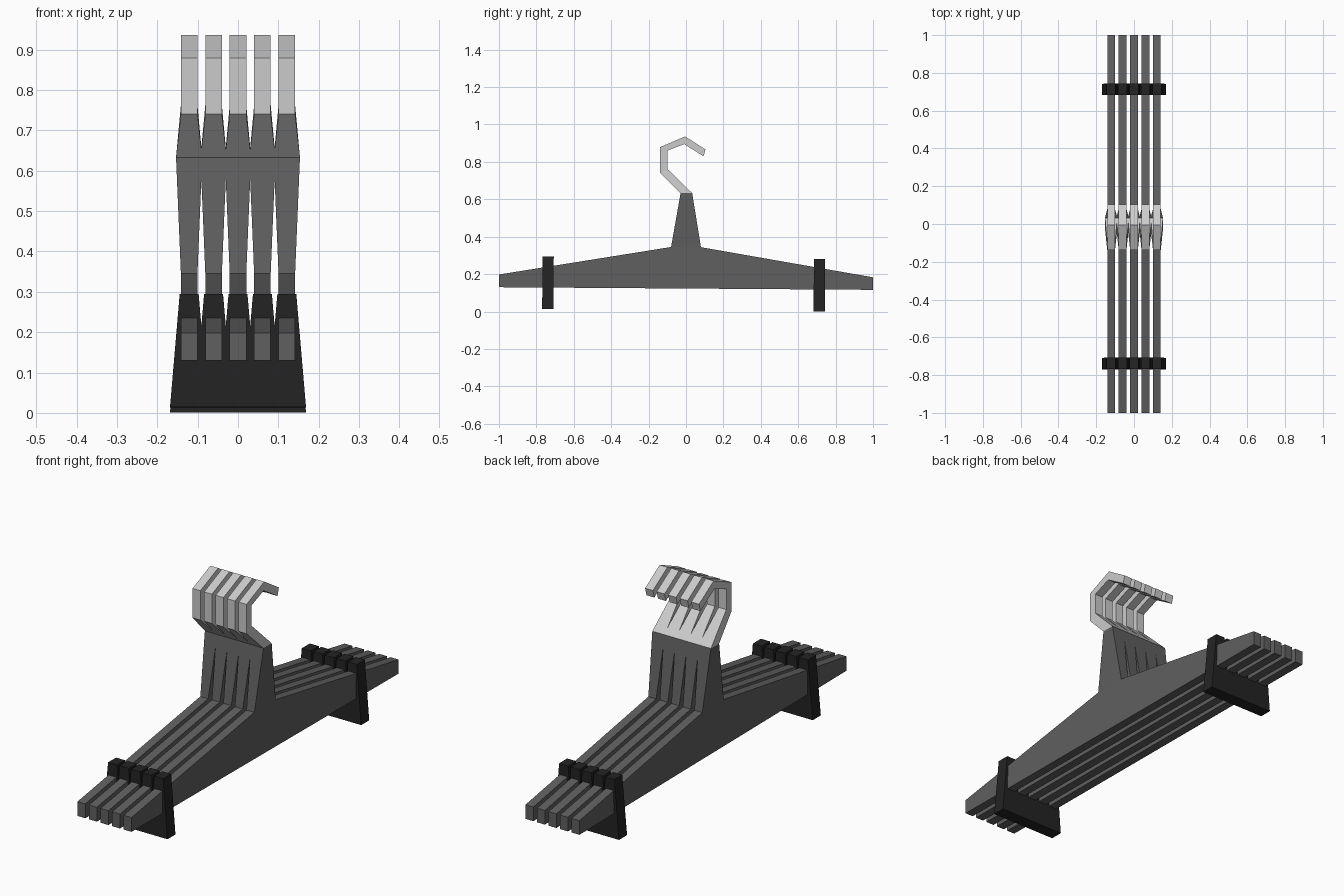
import bpy, bmesh

if "Cube" in bpy.data.objects:
    bpy.data.objects.remove(bpy.data.objects["Cube"])


def material(name, rgb):
    m = bpy.data.materials.new(name)
    m.diffuse_color = (*rgb, 1)
    m.use_nodes = True
    m.node_tree.nodes["Principled BSDF"].inputs["Base Color"].default_value = m.diffuse_color
    return m


GREY = material("grey plastic", (0.115, 0.115, 0.115))
METAL = material("light metal", (0.60, 0.60, 0.60))
BLACK = material("black clip", (0.017, 0.017, 0.017))


def loft(name, sections, x, mat):
    """Skin rectangular sections; each is (point a, point b, half width), points in y, z."""
    bm = bmesh.new()
    rings = []
    for (ya, za), (yb, zb), h in sections:
        rings.append([bm.verts.new(p) for p in
                      ((x - h, ya, za), (x + h, ya, za), (x + h, yb, zb), (x - h, yb, zb))])
    for r, s in zip(rings, rings[1:]):
        for i in range(4):
            j = (i + 1) % 4
            bm.faces.new((r[i], r[j], s[j], s[i]))
    bm.faces.new(rings[0])
    bm.faces.new(rings[-1])
    bmesh.ops.recalc_face_normals(bm, faces=bm.faces)
    me = bpy.data.meshes.new(name)
    bm.to_mesh(me)
    bm.free()
    me.materials.append(mat)
    ob = bpy.data.objects.new(name, me)
    bpy.context.collection.objects.link(ob)


THIN, WIDE = 0.0205, 0.0325

# long tapered shoulder bar, very slightly tilted
BAR = [((-1, 0.198), (-1, 0.130), THIN),
       ((-0.08, 0.345), (-0.08, 0.1235), THIN),
       ((0.08, 0.344), (0.08, 0.1225), THIN),
       ((1, 0.183), (1, 0.116), THIN)]

# neck, widening upward until neighbours merge
NECK = [((-0.08, 0.344), (0.08, 0.344), THIN),
        ((-0.029, 0.633), (0.033, 0.633), WIDE)]

# bent hook: outer and inner edge
HOOK = [((-0.029, 0.633), (0.033, 0.633), WIDE),
        ((-0.138, 0.740), (-0.100, 0.763), THIN),
        ((-0.138, 0.879), (-0.100, 0.860), THIN),
        ((-0.005, 0.936), (-0.010, 0.895), THIN),
        ((0.104, 0.867), (0.094, 0.830), THIN)]

for k in range(-2, 3):
    x = 0.0605 * k
    loft("shoulder_bar", BAR, x, GREY)
    loft("neck", NECK, x, GREY)
    loft("hook", HOOK, x, METAL)
    # clips flare toward the bottom
    for y, z in ((-0.738, 0.0137), (0.713, 0.0004)):
        loft("clip", [((y - 0.031, z + 0.0004), (y + 0.029, z), 0.0475),
                      ((y - 0.029, z + 0.2804), (y + 0.031, z + 0.28), 0.0235)], x, BLACK)
